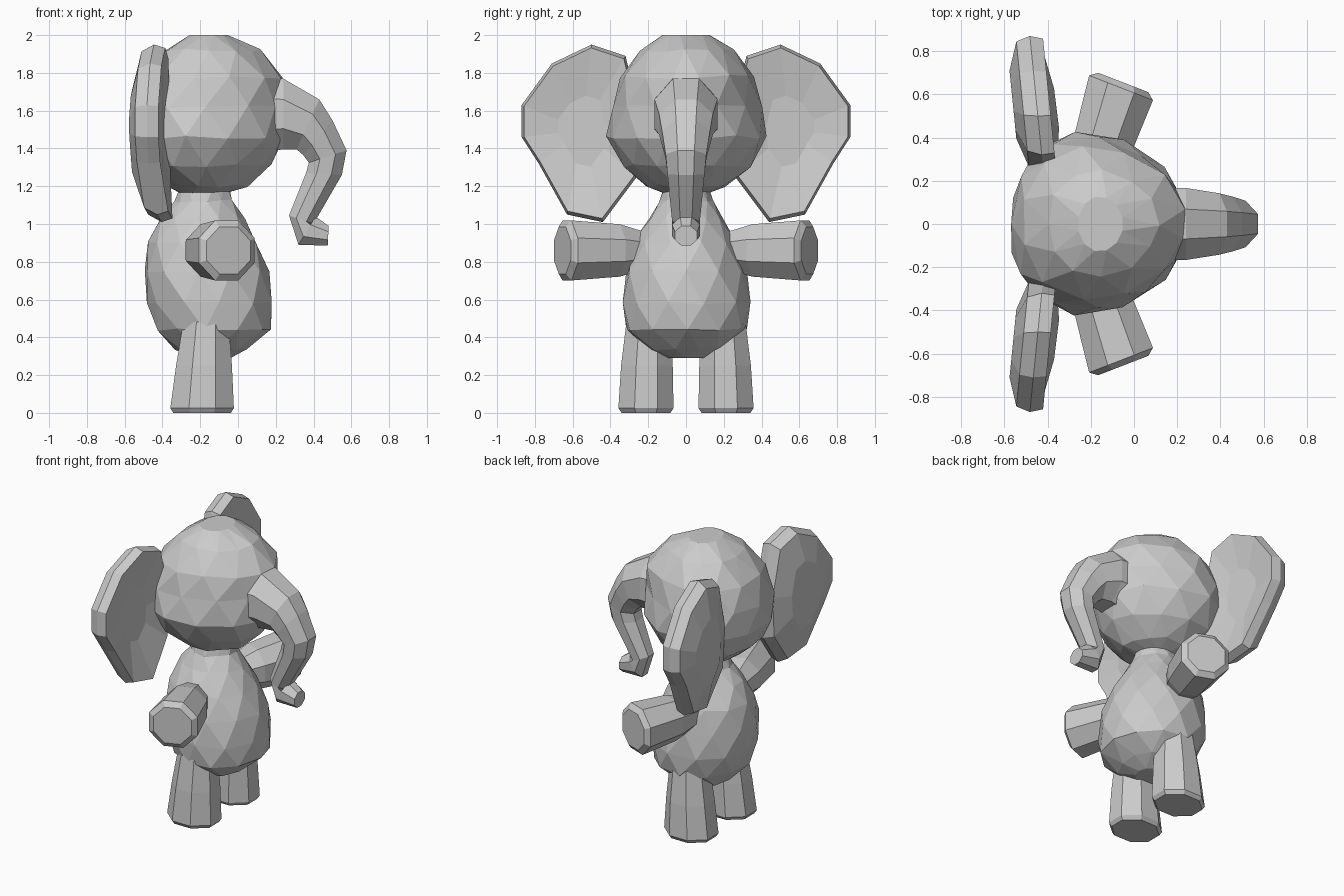
import bpy, bmesh, random
from math import cos, sin, pi
from mathutils import Vector

random.seed(4)
cube = bpy.data.objects.get("Cube")
if cube:
    bpy.data.objects.remove(cube, do_unlink=True)

grey = bpy.data.materials.new("plain grey")
grey.use_nodes = True
grey.diffuse_color = (0.6, 0.6, 0.6, 1)
grey.node_tree.nodes["Principled BSDF"].inputs["Base Color"].default_value = (0.6, 0.6, 0.6, 1)


def skin(name, loops, jitter=0.0):
    """Bridge a stack of point loops, cap both ends, keep flat facets."""
    bm = bmesh.new()
    rows = [[bm.verts.new(p) for p in loop] for loop in loops]
    n = len(rows[0])
    for a, b in zip(rows, rows[1:]):
        for i in range(n):
            j = (i + 1) % n
            bm.faces.new((a[i], a[j], b[j], b[i]))
    bm.faces.new(rows[0][::-1])
    bm.faces.new(rows[-1])
    for row in rows[1:-1]:
        for v in row:
            v.co += Vector([random.uniform(-jitter, jitter) for _ in range(3)])
    if jitter:
        bmesh.ops.triangulate(bm, faces=[f for f in bm.faces if len(f.verts) == 4])
    bmesh.ops.recalc_face_normals(bm, faces=bm.faces)
    mesh = bpy.data.meshes.new(name)
    bm.to_mesh(mesh)
    bm.free()
    mesh.materials.append(grey)
    obj = bpy.data.objects.new(name, mesh)
    bpy.context.collection.objects.link(obj)
    return obj


def ring(center, a, b, sides, turn=0.0):
    """Points of an ellipse spanned by the half axes a and b."""
    c, a, b = Vector(center), Vector(a), Vector(b)
    angles = [2 * pi * (i + turn) / sides for i in range(sides)]
    return [c + a * cos(t) + b * sin(t) for t in angles]


def stack(rows, sides, egg=0.0):
    """Level rings from rows of (height, back x, front x, half width), wider at the back by egg."""
    loops = [ring(((x0 + x1) / 2, 0, z), ((x1 - x0) / 2, 0, 0), (0, w, 0), sides, 0.5 * (k % 2))
             for k, (z, x0, x1, w) in enumerate(rows)]
    return [[Vector((p.x, p.y * (1 - egg * (p.x + 0.2)), p.z)) for p in loop] for loop in loops]


# Head: rounded, broad behind the ears, narrow underneath
skin("head", stack([
    (1.16, -0.30, -0.08, 0.11), (1.20, -0.38, 0.05, 0.21), (1.31, -0.51, 0.17, 0.34),
    (1.46, -0.58, 0.26, 0.42), (1.62, -0.575, 0.25, 0.40), (1.78, -0.53, 0.25, 0.36),
    (1.92, -0.40, 0.11, 0.25), (2.00, -0.26, -0.05, 0.13)], 12, 0.4), 0.01)

# Body: pear shape running up into the neck
skin("body", stack([
    (0.29, -0.23, -0.04, 0.10), (0.34, -0.34, 0.06, 0.22), (0.44, -0.43, 0.17, 0.32),
    (0.58, -0.49, 0.195, 0.34), (0.75, -0.50, 0.16, 0.325), (0.90, -0.48, 0.10, 0.28),
    (1.03, -0.42, 0.035, 0.20), (1.12, -0.34, -0.03, 0.14), (1.22, -0.30, -0.05, 0.11)], 11), 0.008)

# Trunk: each row gives the outer point, the inner point (x, z) and the half width
trunk = []
for xo, zo, xi, zi, w in [
        (0.15, 1.78, 0.15, 1.38, 0.17), (0.24, 1.77, 0.24, 1.395, 0.17),
        (0.43, 1.66, 0.31, 1.395, 0.145), (0.50, 1.55, 0.345, 1.365, 0.13),
        (0.575, 1.39, 0.375, 1.325, 0.11), (0.55, 1.26, 0.36, 1.27, 0.10),
        (0.40, 1.00, 0.27, 1.045, 0.075), (0.41, 1.04, 0.32, 0.89, 0.075),
        (0.48, 0.99, 0.475, 0.885, 0.06)]:
    half = Vector((xo - xi, 0, zo - zi)) * 0.54
    trunk.append(ring(((xo + xi) / 2, 0, (zo + zi) / 2), half, (0, w * 1.06, 0), 8, 0.5))
skin("trunk", trunk)

# Ear outline (y, z) and its layers (scale, x), front dish to back
outline = [(0.32, 1.89), (0.50, 1.95), (0.71, 1.85), (0.87, 1.63), (0.87, 1.46),
           (0.78, 1.32), (0.63, 1.05), (0.44, 1.01), (0.26, 1.25), (0.24, 1.55)]
layers = [(0.40, -0.425), (0.96, -0.39), (1.0, -0.45), (0.92, -0.515), (0.50, -0.56)]

for side, s in (("left", 1), ("right", -1)):
    # Ears: dished plates swept slightly back
    loops = []
    for k, x in layers:
        pts = [(0.55 + (y - 0.55) * k, 1.5 + (z - 1.5) * k) for y, z in outline]
        loops.append([Vector((x - 0.10 * (y - 0.55) + 0.12 * max(0, 1.3 - z),
                              s * y, z)) for y, z in pts])
    skin(side + "_ear", loops)

    # Arms: stubs widening outward and forward, slightly domed at the end
    arm = []
    for x, y, r in [(-0.20, 0.16, 0.09), (-0.18, 0.26, 0.115), (-0.145, 0.37, 0.15),
                    (-0.06, 0.63, 0.172), (-0.05, 0.655, 0.135)]:
        arm.append(ring((x, s * y, 0.86), (0.93 * r, -s * 0.36 * r, 0), (0, 0, r), 8, 0.5))
    skin(side + "_arm", arm)

    # Legs: tapered stumps
    leg = []
    for z, x, y, rx, ry in [(0.0, -0.19, 0.212, 0.165, 0.14), (0.025, -0.19, 0.212, 0.182, 0.158),
                            (0.25, -0.18, 0.207, 0.16, 0.148), (0.48, -0.17, 0.20, 0.13, 0.125)]:
        leg.append(ring((x, s * y, z), (rx, 0, 0), (0, ry, 0), 8, 0.5))
    skin(side + "_leg", leg)
